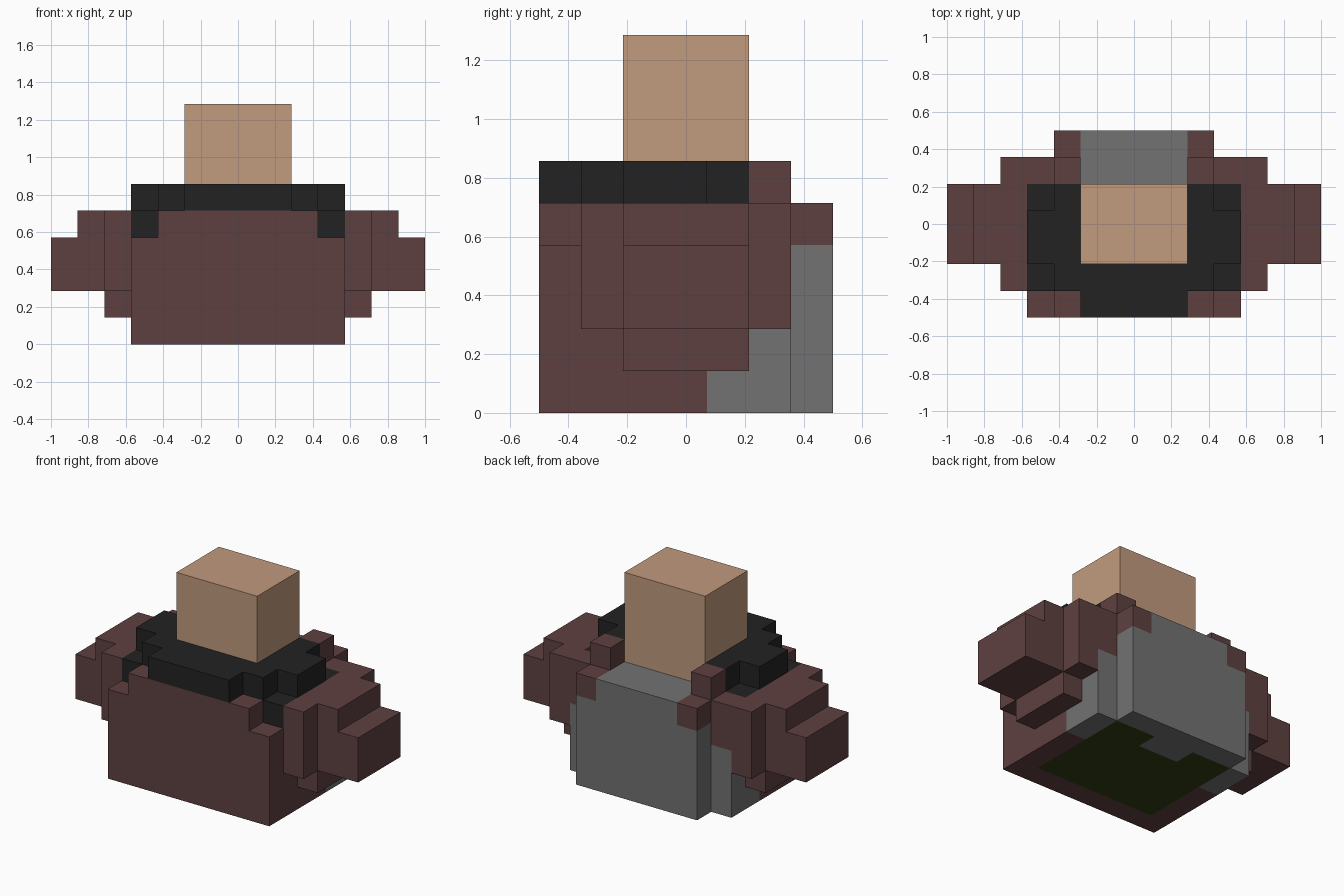
import bpy
import bmesh
from mathutils import Vector

cube = bpy.data.objects.get("Cube")
if cube:
    bpy.data.objects.remove(cube, do_unlink=True)

U = 1 / 7  # size of one block


def linear(c):
    c /= 255
    return c / 12.92 if c <= 0.04045 else ((c + 0.055) / 1.055) ** 2.4


def material(name, rgb):
    col = (*[linear(c) for c in rgb], 1)
    m = bpy.data.materials.new(name)
    m.use_nodes = True
    m.diffuse_color = col
    bsdf = m.node_tree.nodes["Principled BSDF"]
    bsdf.inputs["Base Color"].default_value = col
    bsdf.inputs["Roughness"].default_value = 0.9
    return m


brown = material("brown cloth", (95, 64, 64))
grey = material("grey cloth", (114, 114, 114))
black = material("black collar", (34, 34, 34))
skin = material("tan skin", (193, 155, 126))
green = material("dark green", (47, 60, 18))

# Each part: blocks (x0, x1, y0, y1, z0, z1) in block units, mirrored in x,
# with y counted from the front. Later blocks replace earlier ones.
parts = [
    ("tunic", brown, [
        (0, 4, 0, 6, 0, 4),      # main body
        (0, 3, 0, 1, 4, 5),      # chest ledge
        (2, 4, 5, 6, 4, 5),      # back shoulders
        (2, 3, 5, 6, 5, 6),      # raised studs behind the neck
        (2, 3, 6, 7, 4, 5),      # back upper corners
    ]),
    ("back_panel", grey, [
        (0, 3, 6, 7, 0, 4),      # back slab
        (0, 2, 5, 7, 4, 5),      # top of the back
        (0, 4, 5, 6, 0, 3),      # side wrap
        (3, 4, 4, 5, 0, 1),      # lower hem
    ]),
    ("underside", green, [
        (0, 3, 1, 5, 0, 1),
        (1, 3, 5, 6, 0, 1),
    ]),
    ("arms", brown, [
        (4, 5, 1, 6, 2, 5),      # shoulder
        (4, 5, 2, 5, 1, 2),      # under the arm
        (5, 6, 2, 5, 2, 5),      # upper arm
        (6, 7, 2, 5, 2, 4),      # arm end
    ]),
    ("collar", black, [
        (0, 4, 1, 5, 4, 5),      # lower layer
        (0, 2, 0, 1, 5, 6),      # front tip
        (0, 3, 1, 2, 5, 6),
        (2, 4, 2, 4, 5, 6),      # sides
        (2, 3, 4, 5, 5, 6),
    ]),
    ("head", skin, [(0, 2, 2, 5, 5, 9)]),
]

# Fill the block grid
grid = {}
for name, mat, boxes in parts:
    for x0, x1, y0, y1, z0, z1 in boxes:
        for x in range(x0, x1):
            for y in range(y0, y1):
                for z in range(z0, z1):
                    grid[x, y, z] = grid[-1 - x, y, z] = name


# Make the outer skin of each part, then merge flat areas
def build(name, mat):
    bm = bmesh.new()
    for cell, owner in grid.items():
        if owner != name:
            continue
        for axis in range(3):
            for side in (0, 1):
                near = list(cell)
                near[axis] += 2 * side - 1
                if tuple(near) in grid:
                    continue
                b, c = (axis + 1) % 3, (axis + 2) % 3
                corners = []
                for i, j in ((0, 0), (1, 0), (1, 1), (0, 1)):
                    p = Vector(cell)
                    p[axis] += side
                    p[b] += i
                    p[c] += j
                    p.y -= 3.5
                    corners.append(bm.verts.new(p * U))
                bm.faces.new(corners if side else corners[::-1])
    bmesh.ops.remove_doubles(bm, verts=bm.verts, dist=0.001)
    bmesh.ops.dissolve_limit(bm, angle_limit=0.01, verts=bm.verts, edges=bm.edges)
    me = bpy.data.meshes.new(name)
    bm.to_mesh(me)
    bm.free()
    me.materials.append(mat)
    bpy.context.collection.objects.link(bpy.data.objects.new(name, me))


for name, mat, boxes in parts:
    build(name, mat)
